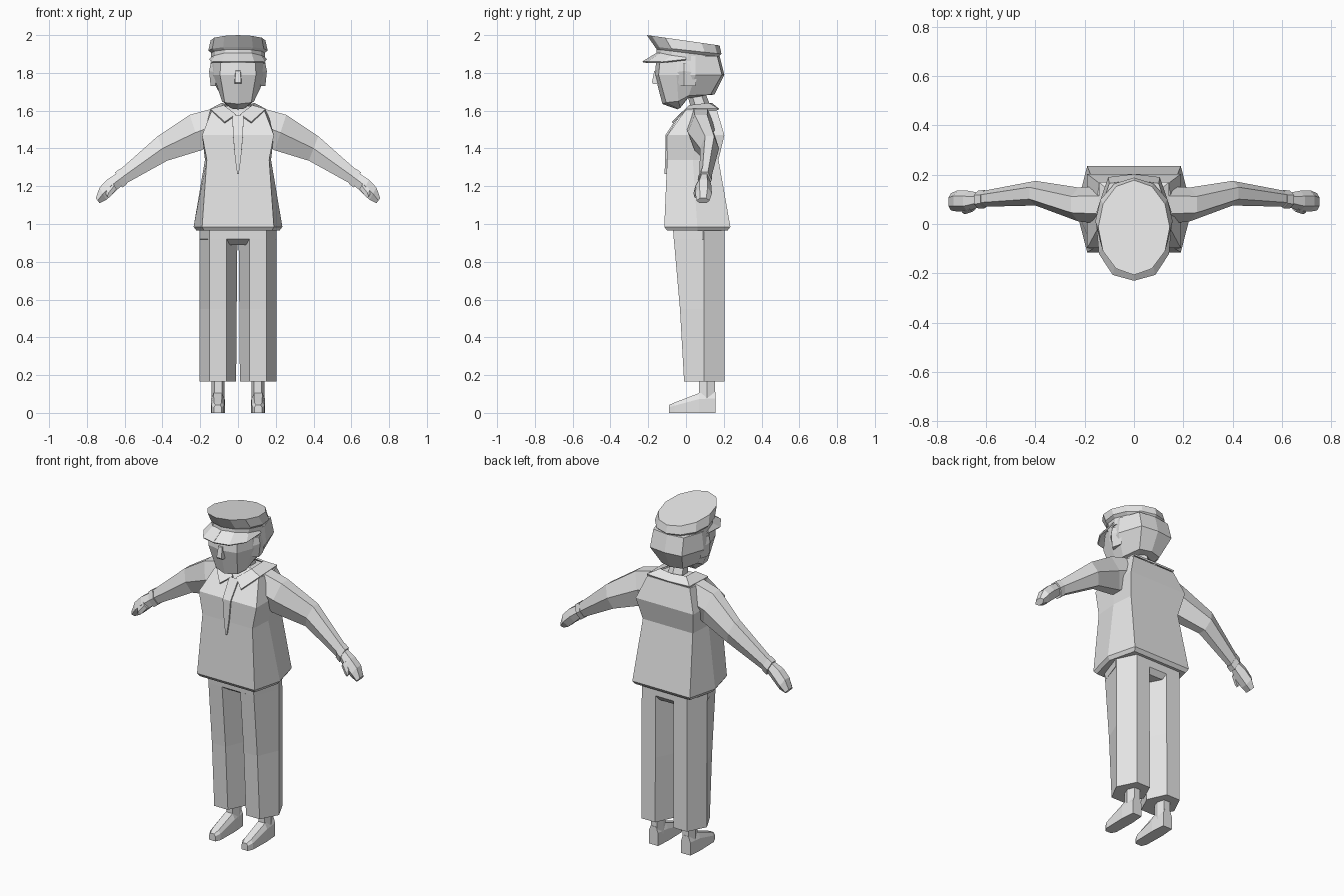
import bpy, bmesh, math
from mathutils import Vector

grey = bpy.data.materials.new("plain grey")
grey.diffuse_color = (0.8, 0.8, 0.8, 1)


def make(name, verts, faces, mirror=False, thick=0):
    me = bpy.data.meshes.new(name)
    me.from_pydata([tuple(v) for v in verts], [], faces)
    bm = bmesh.new()
    bm.from_mesh(me)
    bmesh.ops.recalc_face_normals(bm, faces=bm.faces)
    bm.to_mesh(me)
    bm.free()
    me.materials.append(grey)
    ob = bpy.data.objects.new(name, me)
    bpy.context.collection.objects.link(ob)
    if thick:
        s = ob.modifiers.new("thickness", 'SOLIDIFY')
        s.thickness = thick
        s.offset = 0
    if mirror:
        m = ob.modifiers.new("mirror", 'MIRROR')
        m.use_clip = True
    return ob


def loft(name, rings, mirror=False):
    n = len(rings[0])
    faces = [(r * n + i, r * n + (i + 1) % n, (r + 1) * n + (i + 1) % n, (r + 1) * n + i)
             for r in range(len(rings) - 1) for i in range(n)]
    faces += [tuple(range(n)), tuple(range((len(rings) - 1) * n, len(rings) * n))]
    return make(name, [p for r in rings for p in r], faces, mirror)


def strip(name, a, b, mirror=False, thick=0.01):
    n = len(a)
    return make(name, a + b, [(i, i + 1, n + i + 1, n + i) for i in range(n - 1)], mirror, thick)


def sym(half):
    """Mirror a front-to-back half outline into a closed ring."""
    return half + [(-x, y, z) for x, y, z in reversed(half) if abs(x) > 1e-5]


def oval(rx, yf, yb, zf, zb, n=12):
    """Oval ring, tilted from front height to back height."""
    pts = []
    for i in range(n):
        a = 2 * math.pi * i / n
        t = (1 - math.cos(a)) / 2
        pts.append((rx * math.sin(a), yf + (yb - yf) * t, zf + (zb - zf) * t))
    return pts


# Shirt body: six-sided, flared at the hem
shirt = [(.965, .18, -.10, .22, .18, .22), (.985, .19, -.115, .235, .19, .235),
         (1.34, .165, -.10, .175, .165, .172), (1.47, .19, -.098, .19, .19, .203),
         (1.60, .14, -.005, .155, .14, .165), (1.625, .07, .03, .09, .07, .13)]
loft("shirt", [sym([(fx, fy, z), (sx, (fy + by) / 2, z), (bx, by, z)])
               for z, fx, fy, sx, bx, by in shirt])

# Sleeves: six-sided tubes, rings leaning with the arm
def arm_ring(x, zt, zb, y0, y1, lean):
    m, q, zm = (y0 + y1) / 2, (y1 - y0) * .24, (zt + zb) / 2
    return [(x + lean, m - q, zt), (x, y0, zm), (x - lean, m - q, zb),
            (x - lean, m + q, zb), (x, y1, zm), (x + lean, m + q, zt)]

loft("sleeve", [arm_ring(.12, 1.615, 1.43, .00, .155, .0),
                arm_ring(.225, 1.578, 1.39, .01, .148, .03),
                arm_ring(.40, 1.465, 1.335, .075, .175, .025),
                arm_ring(.61, 1.285, 1.215, .07, .135, .018)], True)
loft("cuff", [arm_ring(.605, 1.294, 1.212, .064, .138, .018),
              arm_ring(.632, 1.274, 1.192, .062, .136, .018)], True)

# Hands with a thumb on the front side
loft("hand", [arm_ring(.62, 1.272, 1.215, .072, .125, .016),
              arm_ring(.675, 1.235, 1.165, .05, .135, .018),
              arm_ring(.715, 1.193, 1.128, .05, .137, .018),
              arm_ring(.743, 1.137, 1.11, .055, .125, .01)], True)
loft("thumb", [arm_ring(.655, 1.222, 1.185, .05, .085, .012),
               arm_ring(.685, 1.182, 1.148, .04, .07, .012),
               arm_ring(.692, 1.155, 1.138, .042, .062, .006)], True)

# Trousers: hips and two six-sided legs
loft("trouser_hips", [sym([(.035, -.02, .89), (.18, .09, .89), (.04, .18, .89)]),
                      sym([(.15, -.065, .92), (.205, .09, .92), (.15, .203, .92)]),
                      sym([(.15, -.07, .99), (.205, .09, .99), (.15, .203, .99)])])

def leg_ring(z, yf, yb, inner):
    return [(.06, yf, z), (.15, yf, z), (.205, .095, z),
            (.15, yb, z), (.06, yb, z), (inner, .095, z)]

loft("trouser_leg", [leg_ring(.165, -.01, .205, .01), leg_ring(.55, -.032, .204, .007),
                     leg_ring(.96, -.068, .203, .003)], True)

# Ankles and shoes
loft("ankle", [[(x, y, z) for x, y in ((.085, .07), (.125, .07), (.14, .11),
                                       (.125, .153), (.085, .153), (.072, .11))]
               for z in (.06, .3)], True)

def shoe_ring(y, w, h):
    return [(.107 - w, y, 0), (.107 + w, y, 0), (.107 + w, y, h * .7),
            (.107 + w * .6, y, h), (.107 - w * .6, y, h), (.107 - w, y, h * .7)]

loft("shoe", [shoe_ring(-.09, .02, .042), shoe_ring(-.06, .034, .055),
              shoe_ring(.07, .037, .105), shoe_ring(.155, .03, .11)], True)

# Neck
loft("neck", [oval(.055, .03, .14, 1.60, 1.60, 6), oval(.045, .0, .095, 1.71, 1.71, 6)])

# Head: chin, jaw, cheeks and bulging back hair
jaw = [(0, -.045, 1.607), (.03, -.04, 1.61), (.04, -.03, 1.615),
       (.04, .01, 1.665), (.03, .08, 1.68), (0, .09, 1.68)]
chin = [(0, -.125, 1.635), (.07, -.105, 1.643), (.085, -.04, 1.65),
        (.09, .015, 1.68), (.07, .13, 1.685), (0, .15, 1.685)]
head = [sym(jaw), sym(chin)]
for z, f, t, e, b in ((1.79, (.095, -.145), (.13, -.05), (.152, .05), (.105, .19)),
                      (1.89, (.09, -.135), (.13, -.05), (.14, .05), (.10, .165))):
    head.append(sym([(0, f[1] - .02, z), (*f, z), (*t, z), (*e, z), (*b, z),
                     (0, b[1] + .013, z)]))
loft("head", head)

# Side locks in front of the ears, and the nose
loft("side_lock", [[(.12, -.03, 1.73), (.145, -.01, 1.73), (.13, .05, 1.73)],
                   [(.11, -.08, 1.80), (.153, -.01, 1.81), (.14, .06, 1.80)],
                   [(.11, -.07, 1.85), (.145, -.01, 1.85), (.13, .05, 1.85)]], True)
loft("nose", [sym([(.018, -.172, 1.74), (.02, -.14, 1.74)]),
              sym([(.016, -.18, 1.75), (.02, -.14, 1.75)]),
              sym([(.013, -.168, 1.81), (.016, -.14, 1.82)])])

# Cap: band, flared crown with a forward-tilted flat top, and brim
loft("cap", [oval(.142, -.16, .172, 1.868, 1.86), oval(.142, -.155, .172, 1.925, 1.885),
             oval(.157, -.165, .188, 1.938, 1.90), oval(.145, -.207, .178, 2.0, 1.945)])
strip("cap_brim",
      [(0, -.15, 1.905), (.07, -.135, 1.902), (.12, -.075, 1.89), (.14, 0, 1.88)],
      [(0, -.228, 1.858), (.085, -.205, 1.856), (.14, -.12, 1.856), (.15, 0, 1.87)], True, .008)

# Collar flaps and front plate below the neck
strip("collar",
      [(.012, -.03, 1.578), (.075, .02, 1.625), (.085, .12, 1.637), (0, .135, 1.637)],
      [(.07, -.072, 1.537), (.145, .0, 1.605), (.14, .168, 1.608), (0, .172, 1.606)], True)
strip("neck_tie",
      [(-.03, -.035, 1.575), (-.026, -.104, 1.47), (-.016, -.106, 1.35), (-.004, -.109, 1.265)],
      [(.03, -.035, 1.575), (.026, -.104, 1.47), (.016, -.106, 1.35), (.004, -.109, 1.265)],
      thick=.009)
